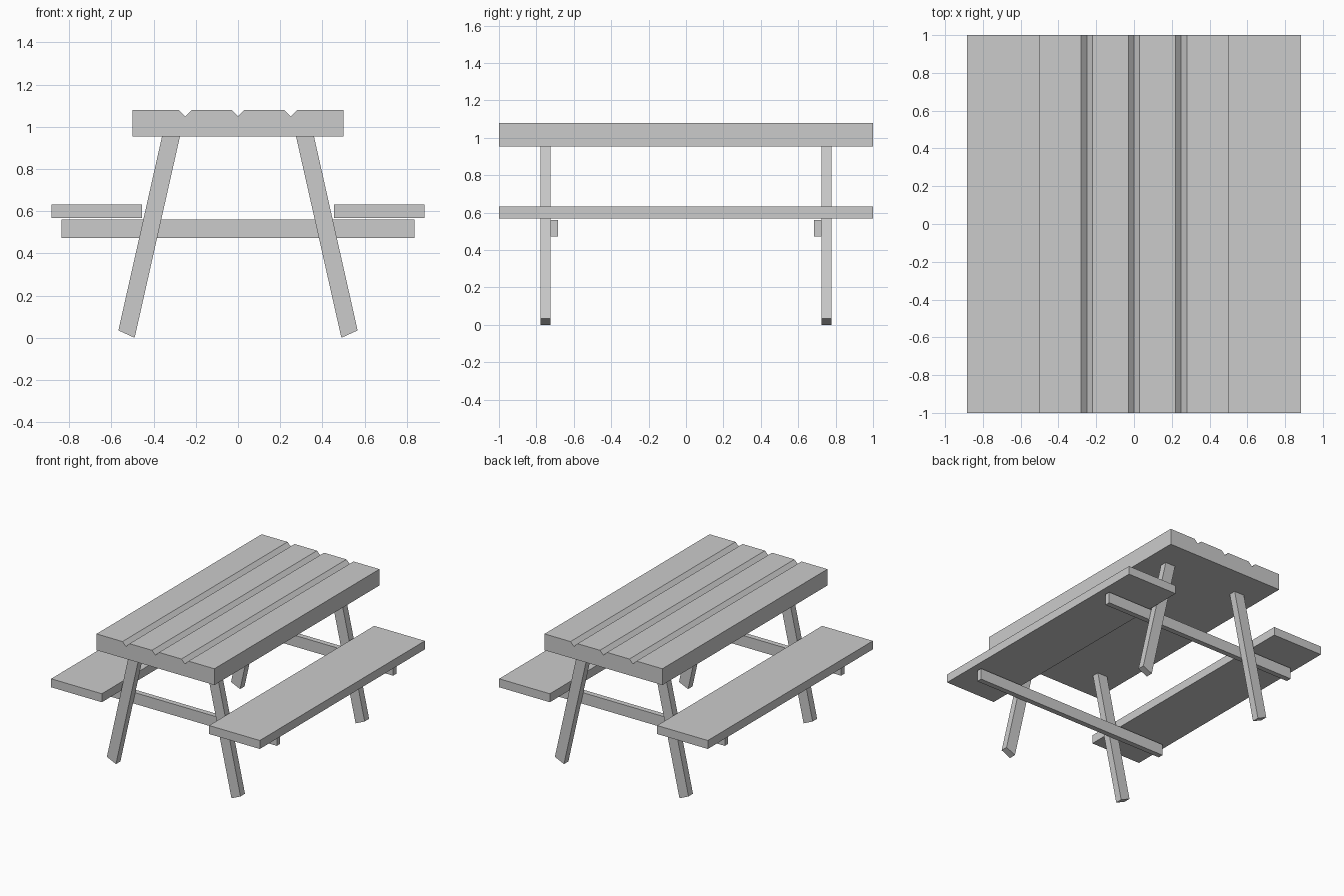
import bpy
import bmesh

if "Cube" in bpy.data.objects:
    bpy.data.objects.remove(bpy.data.objects["Cube"])


def extrude_y(name, profile, y0, y1):
    """Solid made by extruding a front-view (x, z) profile from y0 to y1."""
    bm = bmesh.new()
    face = bm.faces.new([bm.verts.new((x, y0, z)) for x, z in profile])
    ext = bmesh.ops.extrude_face_region(bm, geom=[face], use_keep_orig=True)
    moved = [v for v in ext["geom"] if isinstance(v, bmesh.types.BMVert)]
    bmesh.ops.translate(bm, verts=moved, vec=(0, y1 - y0, 0))
    bmesh.ops.recalc_face_normals(bm, faces=bm.faces)
    mesh = bpy.data.meshes.new(name)
    bm.to_mesh(mesh)
    bm.free()
    obj = bpy.data.objects.new(name, mesh)
    bpy.context.collection.objects.link(obj)
    return obj


def rect(x0, x1, z0, z1):
    return [(x0, z0), (x1, z0), (x1, z1), (x0, z1)]


# Table top with three V grooves
top = [(0.5, 0.955), (0.5, 1.08)]
for x in (0.25, 0.0, -0.25):
    top += [(x + 0.03, 1.08), (x, 1.05), (x - 0.03, 1.08)]
top += [(-0.5, 1.08), (-0.5, 0.955)]
extrude_y("table_top", top, -1, 1)

# Splayed leg outline, cut level under the top and square at the foot
leg = [(0.275, 0.955), (0.36, 0.955), (0.567, 0.035), (0.49, 0.0)]

# Benches and legs on both sides
for sx, side in ((-1, "left"), (1, "right")):
    seat = rect(0.455, 0.885, 0.568, 0.633)
    extrude_y(f"{side}_seat", [(sx * x, z) for x, z in seat], -1, 1)
    for sy, end in ((-1, "front"), (1, "back")):
        extrude_y(f"{end}_{side}_leg", [(sx * x, z) for x, z in leg],
                  sy * 0.725, sy * 0.779)

# Cross beams on the inner faces of the legs, carrying the benches
for sy, end in ((-1, "front"), (1, "back")):
    extrude_y(f"{end}_cross_beam", rect(-0.837, 0.837, 0.474, 0.56),
              sy * 0.684, sy * 0.725)
